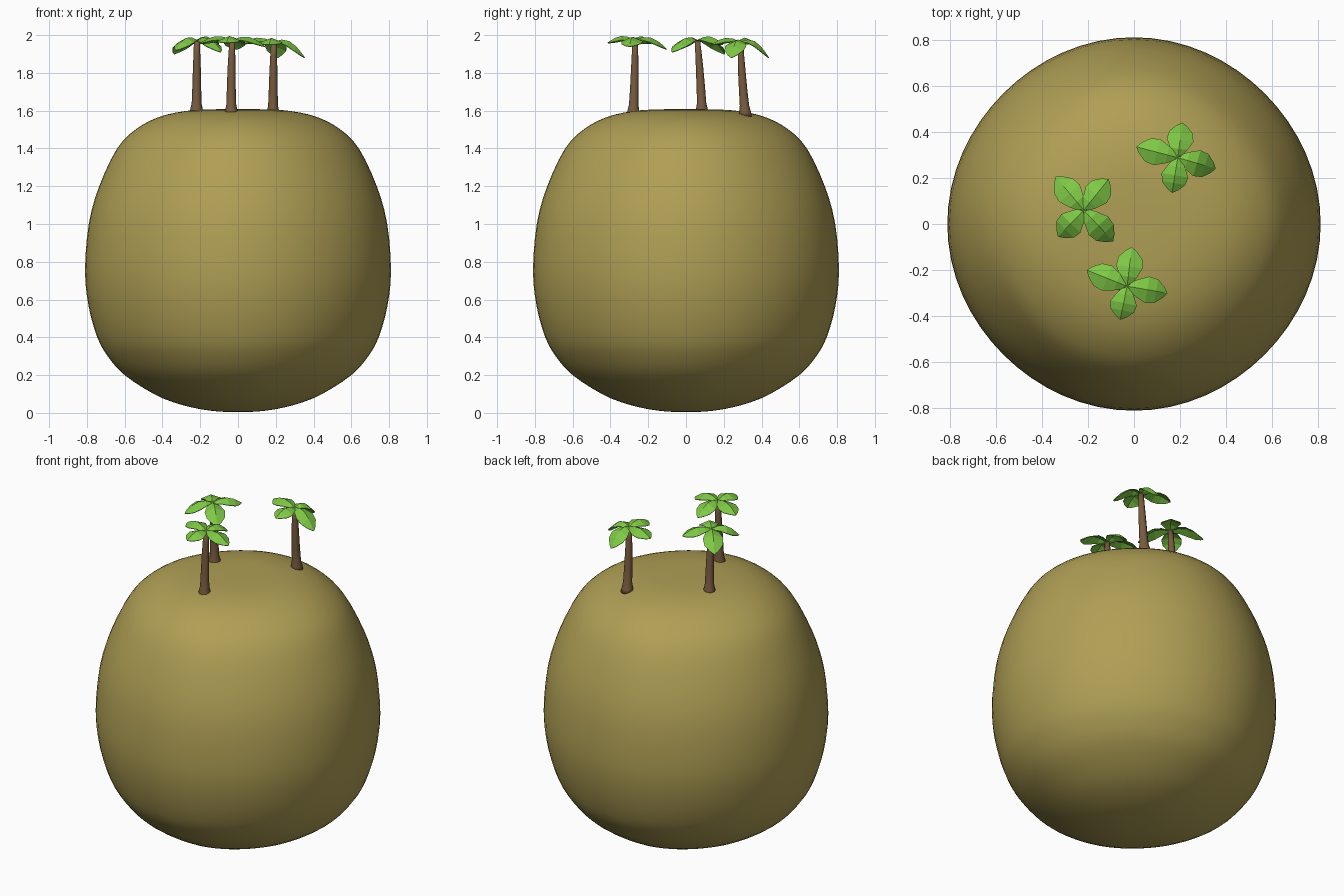
import bpy, bmesh, math
from mathutils import Vector

if "Cube" in bpy.data.objects:
    bpy.data.objects.remove(bpy.data.objects["Cube"])


def material(name, rgb):
    m = bpy.data.materials.new(name)
    m.diffuse_color = (*rgb, 1)
    m.use_nodes = True
    m.node_tree.nodes["Principled BSDF"].inputs["Base Color"].default_value = m.diffuse_color
    return m


SAND = material("sand", (0.43, 0.345, 0.09))
BARK = material("bark", (0.19, 0.105, 0.05))
LEAF = material("leaf_green", (0.21, 0.58, 0.06))


def finish(name, bm, mat, smooth):
    bmesh.ops.recalc_face_normals(bm, faces=bm.faces)
    me = bpy.data.meshes.new(name)
    bm.to_mesh(me)
    bm.free()
    for p in me.polygons:
        p.use_smooth = smooth
    me.materials.append(mat)
    ob = bpy.data.objects.new(name, me)
    bpy.context.collection.objects.link(ob)
    return ob


def loft(bm, rings):
    """Skin closed rings of points; cap both ends."""
    vs = [[bm.verts.new(p) for p in r] for r in rings]
    n = len(vs[0])
    for a, b in zip(vs, vs[1:]):
        for i in range(n):
            bm.faces.new((a[i], a[(i + 1) % n], b[(i + 1) % n], b[i]))
    bm.faces.new(vs[0][::-1])
    bm.faces.new(vs[-1])


# island: big rounded boulder, radius/height profile, smoothed by interpolation
PROFILE = [(0.0, 0.004), (0.15, 0.012), (0.30, 0.043), (0.44, 0.097), (0.60, 0.20),
           (0.69, 0.30), (0.745, 0.40), (0.79, 0.56), (0.81, 0.75), (0.79, 1.0),
           (0.735, 1.2), (0.64, 1.40), (0.54, 1.502), (0.42, 1.566), (0.28, 1.598),
           (0.14, 1.607), (0.0, 1.608)]


def smooth_profile(pts, steps):
    """Catmull-Rom through the points, mirrored at the axis ends."""
    p = [(-pts[1][0], pts[1][1])] + pts + [(-pts[-2][0], pts[-2][1])]
    out = []
    for i in range(1, len(p) - 2):
        a, b, c, d = (Vector(q) for q in p[i - 1:i + 3])
        for k in range(steps):
            t = k / steps
            out.append(0.5 * (2 * b + (c - a) * t + (2 * a - 5 * b + 4 * c - d) * t * t
                              + (3 * b - a - 3 * c + d) * t ** 3))
    return out[1:]


bm = bmesh.new()
rings = []
SEG = 64
for r, z in smooth_profile(PROFILE, 3):
    pinch = 0.01 + 0.025 * min(1, abs(z - 0.78) / 0.8) ** 2   # slightly less full on diagonals
    ring = []
    for i in range(SEG):
        a = 2 * math.pi * i / SEG
        q = r * (1 - pinch * math.sin(2 * a) ** 2)
        ring.append((q * math.cos(a), q * math.sin(a), z))
    rings.append(ring)
loft(bm, rings)
finish("island", bm, SAND, True)


# trunks: flared and slightly bent
def trunk(name, base, mid, top):
    b, m, t = Vector(base), Vector(mid), Vector(top)
    bm = bmesh.new()
    rings = []
    for s, rad in [(0, .036), (.06, .033), (.14, .026), (.35, .0235), (.6, .021), (.8, .018), (1, .015)]:
        c = (1 - s) * (1 - 2 * s) * b + 4 * s * (1 - s) * m + s * (2 * s - 1) * t
        rings.append([c + Vector((math.cos(k * math.pi / 5), math.sin(k * math.pi / 5), 0)) * rad
                      for k in range(10)])
    loft(bm, rings)
    finish(name, bm, BARK, True)


# crowns: pointed folded leaves from the trunk top to each tip
def crown(name, centre, tips):
    bm = bmesh.new()
    c = Vector(centre)
    for tip in tips:
        d = Vector(tip) - c
        flat = Vector((d.x, d.y, 0))
        side = Vector((-d.y, d.x, 0)).normalized()
        rows = []
        for t, w in [(0, .012), (.25, .038), (.5, .058), (.72, .052), (.9, .025)]:
            p = c + flat * t
            p.z = c.z + d.z * t ** 2 + 0.024 * math.sin(math.pi * t)
            drop = Vector((0, 0, -w * 0.4))
            rows.append([bm.verts.new(p + side * w + drop), bm.verts.new(p),
                         bm.verts.new(p - side * w + drop)])
        for a, b in zip(rows, rows[1:]):
            for i in (0, 1):
                bm.faces.new((a[i], b[i], b[i + 1], a[i + 1]))
        end = bm.verts.new(tip)
        for i in (0, 1):
            bm.faces.new((rows[-1][i], end, rows[-1][i + 1]))
    ob = finish(name, bm, LEAF, False)
    for p in ob.data.polygons:          # all leaf tops face up
        if p.normal.z < 0:
            p.flip()
    mod = ob.modifiers.new("thickness", "SOLIDIFY")
    mod.thickness = 0.004


TREES = {
    "left": ((-.22, .085, 1.585), (-.218, .075, 1.78), (-.218, .06, 1.975),
             [(-.34, .205, 1.90), (-.11, .195, 1.95), (-.09, -.075, 1.91), (-.33, -.055, 1.92)]),
    "front": ((-.035, -.28, 1.575), (-.035, -.272, 1.78), (-.03, -.27, 1.975),
              [(-.01, -.10, 1.925), (-.205, -.20, 1.955), (.145, -.30, 1.94), (-.06, -.415, 1.96)]),
    "right": ((.185, .315, 1.57), (.187, .298, 1.77), (.19, .288, 1.965),
              [(.21, .44, 1.88), (.01, .335, 1.955), (.355, .24, 1.88), (.165, .135, 1.95)]),
}
for key, (base, mid, top, tips) in TREES.items():
    trunk(key + "_palm_trunk", base, mid, top)
    crown(key + "_palm_leaves", top, tips)
